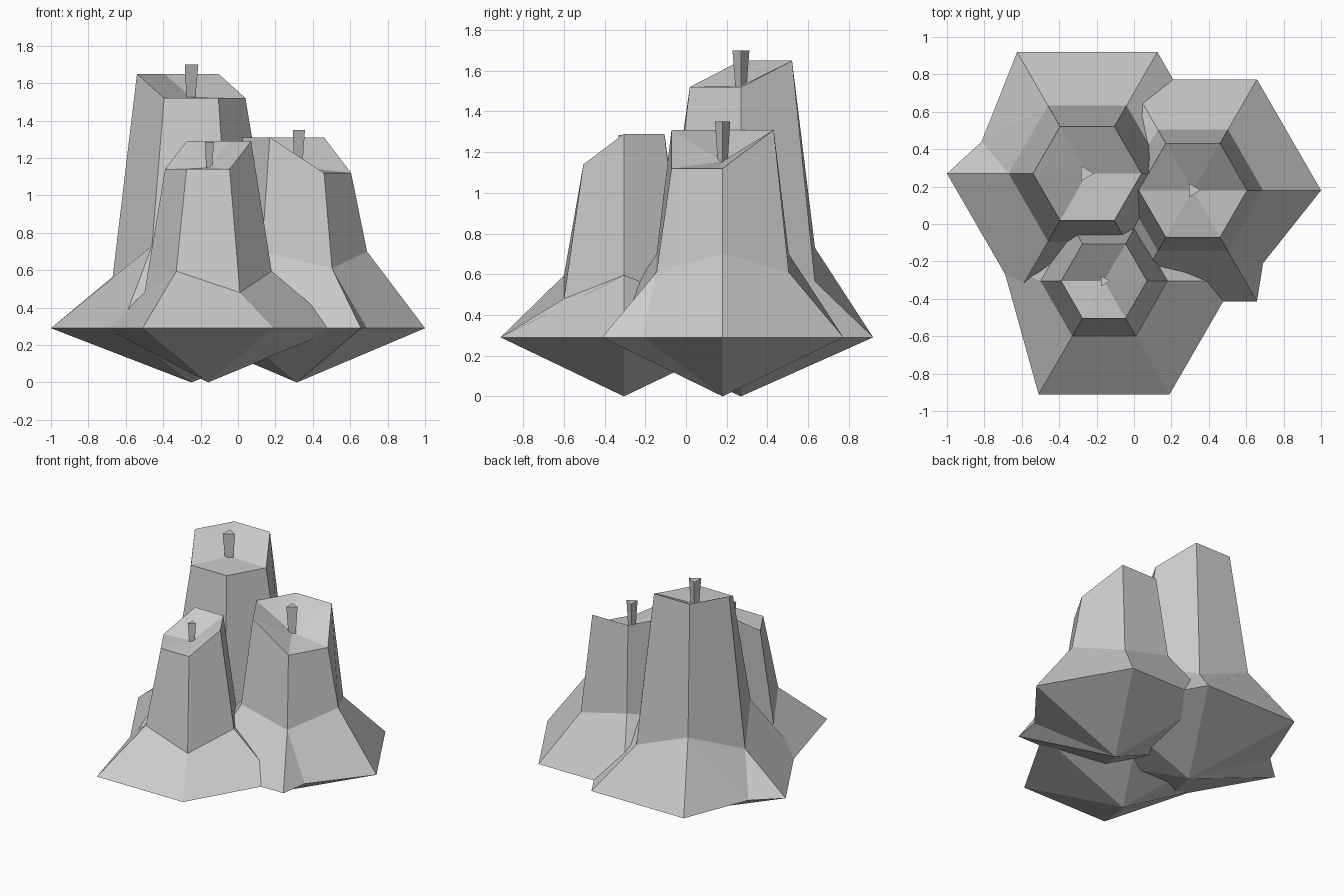
import bpy, bmesh
from math import cos, sin, radians

if "Cube" in bpy.data.objects:
    bpy.data.objects.remove(bpy.data.objects["Cube"])


def finish(name, bm):
    bmesh.ops.recalc_face_normals(bm, faces=bm.faces)
    me = bpy.data.meshes.new(name)
    bm.to_mesh(me)
    bm.free()
    ob = bpy.data.objects.new(name, me)
    bpy.context.collection.objects.link(ob)


def wax(name, c, base_r, mid_r, top_r, mid_z, top_z, centre_z, dent=None, moved=None):
    """Six-sided candle: pointed underside, flared skirt, tapered body, dished top.
    mid_z / top_z give heights at 0, 60, ... 300 degrees."""
    bm = bmesh.new()

    def pt(r, deg, z):
        return bm.verts.new((c[0] + r * cos(radians(deg)), c[1] + r * sin(radians(deg)), z))

    base = [pt(base_r, 60 * i, 0.29) for i in range(6)]
    mid = [pt(mid_r, 60 * i, mid_z[i % 2]) for i in range(6)]
    top = [pt(top_r, 60 * i, top_z[i]) for i in range(6)]
    tip = bm.verts.new((*c, 0))
    centre = bm.verts.new((*c, centre_z))
    if moved:
        base[moved[0]].co.xy = moved[1]
    for i in range(6):
        j = (i + 1) % 6
        if dent and dent[0] == i:      # notch in one skirt edge
            d = bm.verts.new((*dent[1], 0.29))
            for f in ((base[i], d, mid[i]), (d, mid[j], mid[i]), (d, base[j], mid[j]),
                      (tip, d, base[i]), (tip, base[j], d)):
                bm.faces.new(f)
        else:
            bm.faces.new((base[i], base[j], mid[j], mid[i]))
            bm.faces.new((tip, base[j], base[i]))
        bm.faces.new((mid[i], mid[j], top[j], top[i]))
        bm.faces.new((top[i], top[j], centre))
    finish(name, bm)


def wick(name, x, y, r, z0, z1):
    """Three-sided wick, wider at the top."""
    bm = bmesh.new()
    rings = [[bm.verts.new((x + q * cos(radians(a)), y + q * sin(radians(a)), z))
              for a in (0, 120, 240)] for q, z in ((r * 0.65, z0), (r, z1))]
    for i in range(3):
        j = (i + 1) % 3
        bm.faces.new((rings[0][i], rings[0][j], rings[1][j], rings[1][i]))
    bm.faces.new(rings[0])
    bm.faces.new(rings[1])
    finish(name, bm)


# Tall candle, back left
wax("tall_candle", (-0.25, 0.27), 0.75, 0.42, 0.29, (0.73, 0.565),
    (1.52, 1.65, 1.65, 1.65, 1.52, 1.52), 1.525, dent=(2, (-0.815, 0.44)))
wick("tall_wick", -0.26, 0.27, 0.048, 1.51, 1.70)

# Medium candle, right
wax("medium_candle", (0.315, 0.18), 0.685, 0.375, 0.29, (0.70, 0.61),
    (1.12, 1.31, 1.31, 1.31, 1.31, 1.12), 1.155, dent=(5, (0.69, -0.21)))
wick("medium_wick", 0.315, 0.18, 0.043, 1.14, 1.35)

# Small candle, front
wax("small_candle", (-0.16, -0.305), 0.70, 0.34, 0.23, (0.595, 0.48),
    (1.29, 1.29, 1.29, 1.14, 1.14, 1.14), 1.15, moved=(3, (-0.705, -0.21)))
wick("small_wick", -0.16, -0.305, 0.032, 1.14, 1.285)
